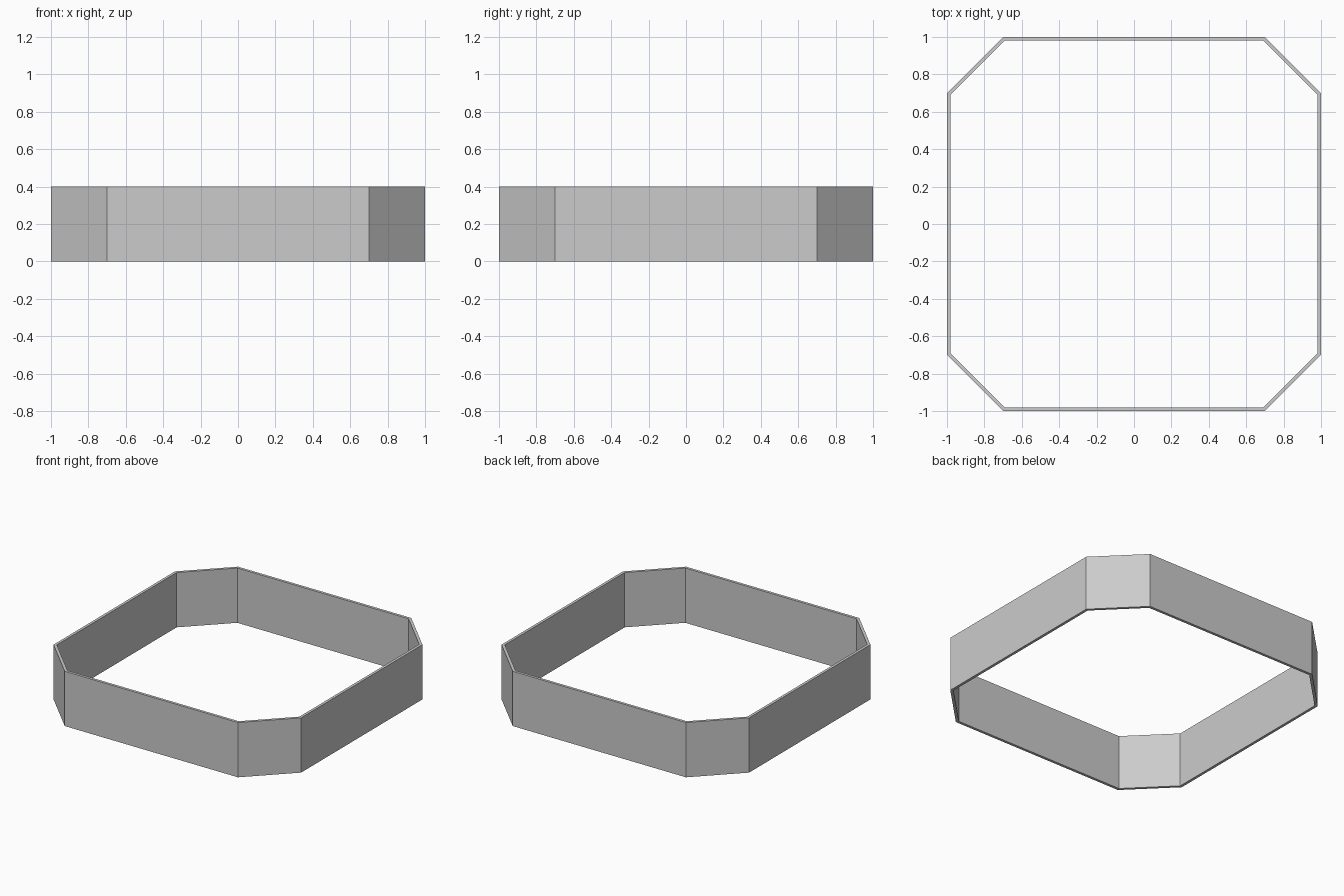
import bpy, bmesh, math

if "Cube" in bpy.data.objects:
    bpy.data.objects.remove(bpy.data.objects["Cube"])

HALF, FLAT, WALL, HEIGHT = 1.0, 0.7, 0.02, 0.4


def octagon(half, flat):
    """Square with chamfered corners, counter-clockwise."""
    pts = []
    for k in range(4):
        c, s = round(math.cos(k * math.pi / 2)), round(math.sin(k * math.pi / 2))
        for x, y in ((half, -flat), (half, flat)):
            pts.append((x * c - y * s, x * s + y * c))
    return pts


# Outer and inner outlines, evenly offset for a constant wall thickness
outer = octagon(HALF, FLAT)
inner = octagon(HALF - WALL, FLAT - WALL * math.tan(math.pi / 8))

# Four loops bridged around the wall section: outside, top, inside, bottom
bm = bmesh.new()
loops = [[bm.verts.new((x, y, z)) for x, y in outline]
         for outline, z in ((outer, 0), (outer, HEIGHT), (inner, HEIGHT), (inner, 0))]
for i in range(4):
    a, b = loops[i], loops[(i + 1) % 4]
    for j in range(8):
        n = (j + 1) % 8
        bm.faces.new((a[j], a[n], b[n], b[j]))
bmesh.ops.recalc_face_normals(bm, faces=bm.faces)

# Open octagonal frame
mesh = bpy.data.meshes.new("octagonal_frame")
bm.to_mesh(mesh)
bm.free()
frame = bpy.data.objects.new("octagonal_frame", mesh)
bpy.context.collection.objects.link(frame)
